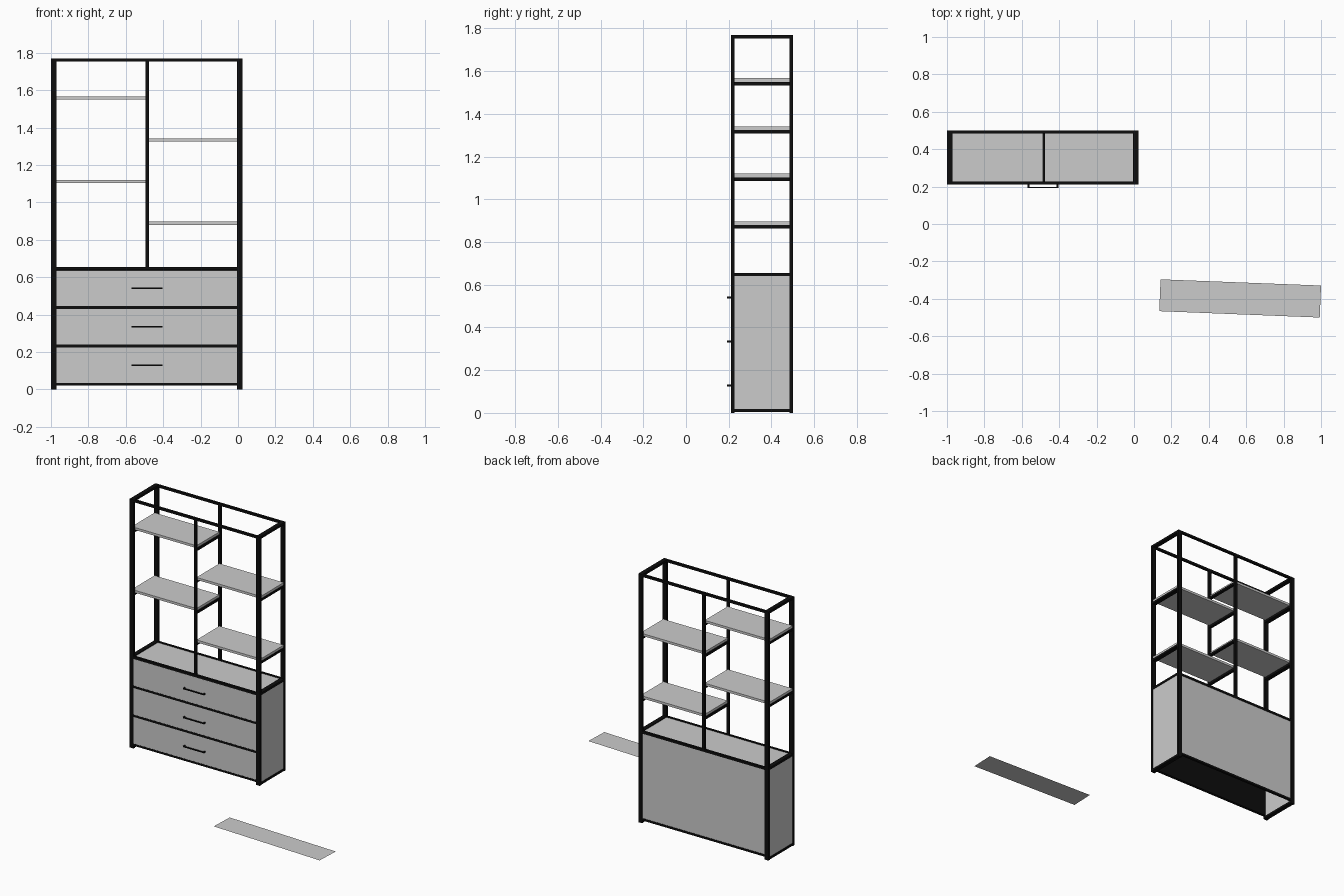
import bpy, bmesh
from mathutils import Matrix, Vector

if "Cube" in bpy.data.objects:
    bpy.data.objects.remove(bpy.data.objects["Cube"])

black = bpy.data.materials.new("black_metal")
black.diffuse_color = (0.004, 0.004, 0.004, 1)
black.use_nodes = True
black.node_tree.nodes["Principled BSDF"].inputs["Base Color"].default_value = black.diffuse_color


def box(name, x, y, z, mat=None):
    """Box from (min, max) pairs on each axis."""
    bm = bmesh.new()
    centre = Vector([(a + b) / 2 for a, b in (x, y, z)])
    size = [b - a for a, b in (x, y, z)]
    bmesh.ops.create_cube(bm, size=1, matrix=Matrix.Translation(centre) @ Matrix.Diagonal((*size, 1)))
    me = bpy.data.meshes.new(name)
    bm.to_mesh(me)
    bm.free()
    ob = bpy.data.objects.new(name, me)
    bpy.context.collection.objects.link(ob)
    if mat:
        me.materials.append(mat)
    return ob


H, T = 1.77, 0.016
LEFT, RIGHT, MID = (-1.0, -0.97), (-0.005, 0.025), (-0.495, -0.476)
FRONT, BACK = (0.21, 0.21 + T), (0.5 - T, 0.5)
INNER_X = (LEFT[1], RIGHT[0])
INNER_Y = (FRONT[1], BACK[0])

# Upright posts, top rails and the rails around the cabinet
for yn, y in (("front", FRONT), ("back", BACK)):
    box(yn + "_left_post", LEFT, y, (0, H), black)
    box(yn + "_right_post", RIGHT, y, (0, H), black)
    box(yn + "_middle_post", MID, y, (0.655, H - T), black)
    box(yn + "_top_rail", INNER_X, y, (H - T, H), black)
    box(yn + "_counter_rail", INNER_X, y, (0.638, 0.655), black)
    box(yn + "_bottom_rail", INNER_X, y, (0.02, 0.035), black)

# Side rails and side panels
for sn, x in (("left", LEFT), ("right", RIGHT)):
    for rn, z in (("top", H - T), ("counter", 0.64), ("bottom", 0.003)):
        box(f"{sn}_{rn}_side_rail", x, INNER_Y, (z, z + T), black)
    box(sn + "_side_panel", (x[0] + 0.004, x[1] - 0.004), INNER_Y, (0.019, 0.64))

# Cabinet shell: counter, back and the dark board behind the drawers
box("counter_top", INNER_X, INNER_Y, (0.636, 0.65))
box("back_panel", INNER_X, (0.485, 0.497), (0.035, 0.638))
box("drawer_backing", INNER_X, (0.222, 0.23), (0.02, 0.638), black)

# Drawer fronts with bar handles
for i in range(3):
    z = 0.035 + i * 0.206
    box(f"drawer_front_{i + 1}", INNER_X, (0.211, 0.222), (z, z + 0.19))
    if i:
        box(f"drawer_rail_{i}", INNER_X, FRONT, (z - 0.016, z), black)
    hz = (z + 0.089, z + 0.097)
    box(f"handle_bar_{i + 1}", (-0.57, -0.404), (0.193, 0.199), hz, black)
    for sn, x in (("left", -0.57), ("right", -0.414)):
        box(f"handle_{i + 1}_{sn}_leg", (x, x + 0.01), (0.199, 0.211), hz, black)

# Staggered shelves on side supports
for i, z in enumerate((0.88, 1.103, 1.325, 1.55)):
    if i % 2:
        x, outer = (LEFT[0] + 0.004, -0.4855), LEFT
    else:
        x, outer = (-0.4855, RIGHT[1] - 0.004), RIGHT
    box(f"shelf_{i + 1}", x, INNER_Y, (z, z + 0.017))
    box(f"shelf_{i + 1}_outer_support", outer, INNER_Y, (z - T, z), black)
    box(f"shelf_{i + 1}_middle_support", MID, INNER_Y, (z - T, z), black)

# Loose flat sheet lying on the floor
me = bpy.data.meshes.new("floor_sheet")
me.from_pydata([(0.135, -0.466, 0), (0.993, -0.5, 0), (1.0, -0.329, 0), (0.142, -0.296, 0)], [], [(0, 1, 2, 3)])
bpy.context.collection.objects.link(bpy.data.objects.new("floor_sheet", me))
